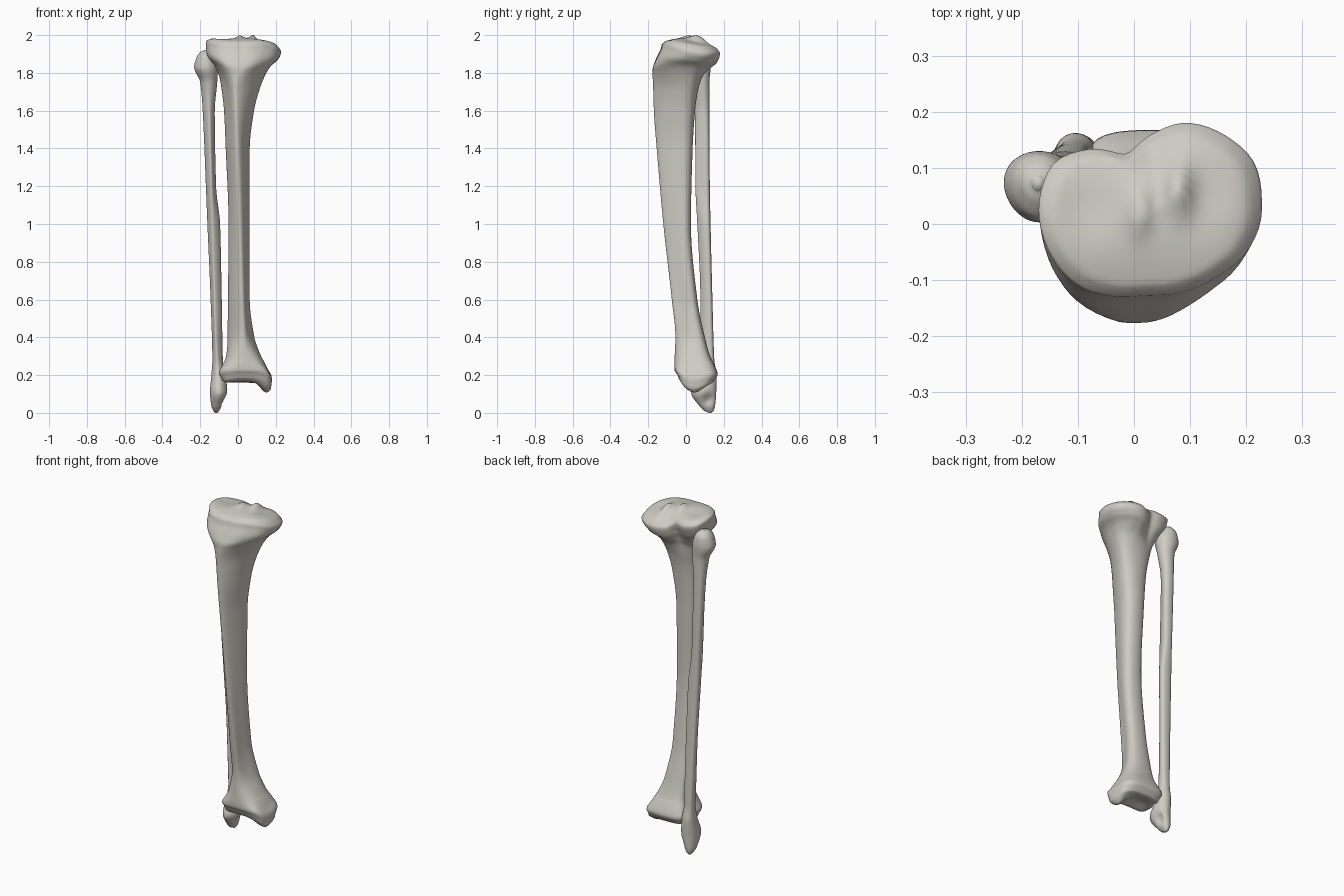
import bpy, bmesh
from math import sin, cos, pi, exp

cube = bpy.data.objects.get("Cube")
if cube:
    bpy.data.objects.remove(cube, do_unlink=True)

SEGMENTS = 72
STEPS = 140
ANGLES = [2 * pi * i / SEGMENTS for i in range(SEGMENTS)]

bone = bpy.data.materials.new("ivory bone")
bone.use_nodes = True
bone.diffuse_color = (0.62, 0.6, 0.55, 1)
bone.node_tree.nodes["Principled BSDF"].inputs["Base Color"].default_value = bone.diffuse_color


def smoothstep(start, end, value):
    t = min(max((value - start) / (end - start), 0), 1)
    return t * t * (3 - 2 * t)


def bump(x, y, cx, cy, rx, ry):
    return exp(-((x - cx) / rx) ** 2 - ((y - cy) / ry) ** 2)


def slope(rows, i, c):
    """Limited tangent, so that interpolation never overshoots."""
    if i == 0 or i == len(rows) - 1:
        return 0
    before = (rows[i][c] - rows[i - 1][c]) / (rows[i][0] - rows[i - 1][0])
    after = (rows[i + 1][c] - rows[i][c]) / (rows[i + 1][0] - rows[i][0])
    return 2 * before * after / (before + after) if before * after > 0 else 0


def interpolate(rows, z):
    i = max(k for k in range(len(rows) - 1) if rows[k][0] <= z or k == 0)
    a, b = rows[i], rows[i + 1]
    h = b[0] - a[0]
    t = min(max((z - a[0]) / h, 0), 1)
    result = []
    for c in range(1, len(a)):
        ma, mb = slope(rows, i, c) * h, slope(rows, i + 1, c) * h
        d = b[c] - a[c]
        result.append(a[c] + t * ma + t * t * (3 * d - 2 * ma - mb) + t ** 3 * (ma + mb - 2 * d))
    return result


def normalised(points):
    """Fit an outline to the box from -1 to 1."""
    axes = []
    for values in zip(*points):
        low, high = min(values), max(values)
        axes.append([(2 * v - low - high) / (high - low) for v in values])
    return list(zip(*axes))


def section(rows, z, end_outline, mix, crest):
    """Blend the end outline into the shaft and fit it to the bounds at this height."""
    left, right, front, back = (v / 100 for v in interpolate(rows, z * 100))
    cx, cy = (left + right) / 2, (front + back) / 2
    ring = []
    for p, q in zip(end_outline, triangle):
        u, v = (a * mix + b * (1 - mix) for a, b in zip(p, q))
        lean = (crest - cx) * (1 - mix) * max(0, -v) ** 2
        ring.append((cx + u * (right - left) / 2 + lean, cy + v * (back - front) / 2))
    return ring


def build_loft(name, rings):
    """Skin a stack of rings and close both ends."""
    bm = bmesh.new()
    loops = [[bm.verts.new(p) for p in ring] for ring in rings]
    for low, high in zip(loops, loops[1:]):
        for i in range(SEGMENTS):
            j = (i + 1) % SEGMENTS
            bm.faces.new((low[i], low[j], high[j], high[i]))
    bm.faces.new(loops[0][::-1])
    bm.faces.new(loops[-1])
    bmesh.ops.recalc_face_normals(bm, faces=bm.faces)
    for face in bm.faces:
        face.smooth = True
    mesh = bpy.data.meshes.new(name)
    bm.to_mesh(mesh)
    bm.free()
    mesh.materials.append(bone)
    bpy.context.collection.objects.link(bpy.data.objects.new(name, mesh))


def cap(ring, height, drop):
    """Concentric rings closing an end over a height function."""
    cx = sum(p[0] for p in ring) / SEGMENTS
    cy = sum(p[1] for p in ring) / SEGMENTS
    result = []
    for k in range(1, 16):
        s = 1 - (k / 15.5) ** 1.4
        flat = [(cx + (p[0] - cx) * s, cy + (p[1] - cy) * s) for p in ring]
        result.append([(x, y, height(x, y) + drop * smoothstep(0.86, 1, s)) for x, y in flat])
    return result


# Outlines: two-lobed plateau, three-sided shaft, squarish ankle, plain oval
radii = [20, 20.5, 19, 17, 13.5, 11, 15.5, 19.5, 20, 19.7, 19, 17, 15.5, 16, 17, 19]
lobes = [(i * pi / 8, r) for i, r in enumerate(radii + radii[:1])]
reach = [interpolate(lobes, a)[0] for a in ANGLES]
plateau = normalised([(r * cos(a), r * sin(a)) for r, a in zip(reach, ANGLES)])
triangle = normalised([(cos(a) * (1 + 0.32 * sin(a)), sin(a) + 0.1 * cos(2 * a)) for a in ANGLES])
oval = normalised([(cos(a) * (1 + 0.12 * sin(a)), sin(a)) for a in ANGLES])
square = [(cos(a) ** 4 + sin(a) ** 4) ** -0.2 * (1 - 0.16 * bump(a, 0, 2.75, 0, 0.3, 1)) for a in ANGLES]
ankle = normalised([(r * cos(a), r * sin(a)) for r, a in zip(square, ANGLES)])


def plateau_height(x, y):
    # Tilted table, two shallow dishes, a twin ridge between them and a rear notch
    z = 1.985 - 0.055 * max(0, y / 0.17) ** 2 - 0.045 * max(0, x / 0.22) ** 4 - 0.02 * max(0, -y / 0.12) ** 2
    z -= 0.014 * bump(x, y, 0.13, 0.05, 0.06, 0.07) + 0.012 * bump(x, y, -0.08, 0.03, 0.06, 0.06)
    z += 0.03 * bump(x, y, 0.08, 0.06, 0.022, 0.045) + 0.016 * bump(x, y, 0.01, 0.02, 0.022, 0.04)
    return z - 0.02 * bump(x, y, 0.03, 0.14, 0.04, 0.04)


def ankle_height(x, y):
    # Inner knob, hollow joint surface and raised front lip
    z = 0.157 - 0.05 * bump(x, y, 0.15, 0.045, 0.04, 0.06) + 0.022 * bump(x, y, 0.02, 0.05, 0.07, 0.06)
    return z + 0.03 * smoothstep(0, -0.06, y) + 0.012 * smoothstep(-0.05, -0.1, x)


# Shin bone bounds in hundredths: height, left, right, front, back
shin_rows = (
    (16, -8.5, 17.5, -4, 14.5), (20, -10.2, 18, -6, 16.8), (25, -8.5, 15.2, -6.2, 15.2),
    (30, -6.6, 12.3, -6, 12.8), (40, -5.6, 8.7, -5.6, 10), (60, -5.3, 6.2, -7.5, 6),
    (100, -5, 6, -12, 2.6), (140, -6.5, 6.2, -15.5, 3.5), (160, -7.4, 8.5, -17, 4.8),
    (170, -8.5, 11, -17.3, 6.2), (178, -10, 14, -17.7, 9), (184, -12.5, 17, -17.8, 13),
    (190, -16.5, 21, -16, 16.5), (197, -17, 22.8, -13, 18))

shin_rings = []
for k in range(STEPS + 1):
    level = 0.16 + 1.81 * k / STEPS
    base = smoothstep(0.28, 0.16, level)
    top = smoothstep(1.74, 1.97, level)
    if level < 1:
        outline, mix = ankle, smoothstep(0.45, 0.18, level)
    else:
        outline, mix = plateau, smoothstep(1.7, 1.92, level)
    ring = section(shin_rows, level, outline, mix, 0.04 - 0.03 * level)
    shin_rings.append([(x, y, level + top * (plateau_height(x, y) - 1.985)
                        + base * (ankle_height(x, y) - 0.155)) for x, y in ring])

bottom_cap = cap(shin_rings[0], ankle_height, 0.004)
top_cap = cap(shin_rings[-1], plateau_height, -0.012)
build_loft("shin_bone", bottom_cap[::-1] + shin_rings + top_cap)

# Slender outer bone bounds in the same layout
outer_rows = (
    (0, -12.2, -10.8, 12, 13.5), (1, -13, -10, 9.8, 14.6), (4, -14.2, -8.2, 6.8, 15.4),
    (11, -14.8, -5.5, 2.6, 16), (20, -14.1, -6.8, 6, 16.2), (28, -13.6, -8, 7.6, 15),
    (60, -14.5, -8.6, 7.6, 14), (100, -16.2, -9.5, 6, 13), (120, -17, -11.6, 5, 12.6),
    (160, -18.7, -12.3, 4.8, 12.4), (175, -20, -11, 3, 12.4), (183, -23.2, -10.6, 0.3, 13),
    (188, -22, -12, 1, 12.5), (191, -20, -14, 4, 10.5), (192, -18.2, -16, 6, 8.5))

outer_rings = []
for k in range(STEPS + 1):
    # Cosine spacing packs more rings into the rounded ends
    level = 0.96 * (1 - cos(pi * k / STEPS))
    mix = smoothstep(0.4, 0.1, level) + smoothstep(1.4, 1.8, level)
    ring = section(outer_rows, level, oval, mix, -0.105 - 0.03 * level)
    # Hollow behind the ankle knob, on the inner side
    pit = [0.022 * bump(x, y, -0.06, 0.12, 0.03, 0.03) * bump(level, 0, 0.07, 0, 0.035, 1) for x, y in ring]
    outer_rings.append([(x - p, y, level) for (x, y), p in zip(ring, pit)])
build_loft("outer_bone", outer_rings)
